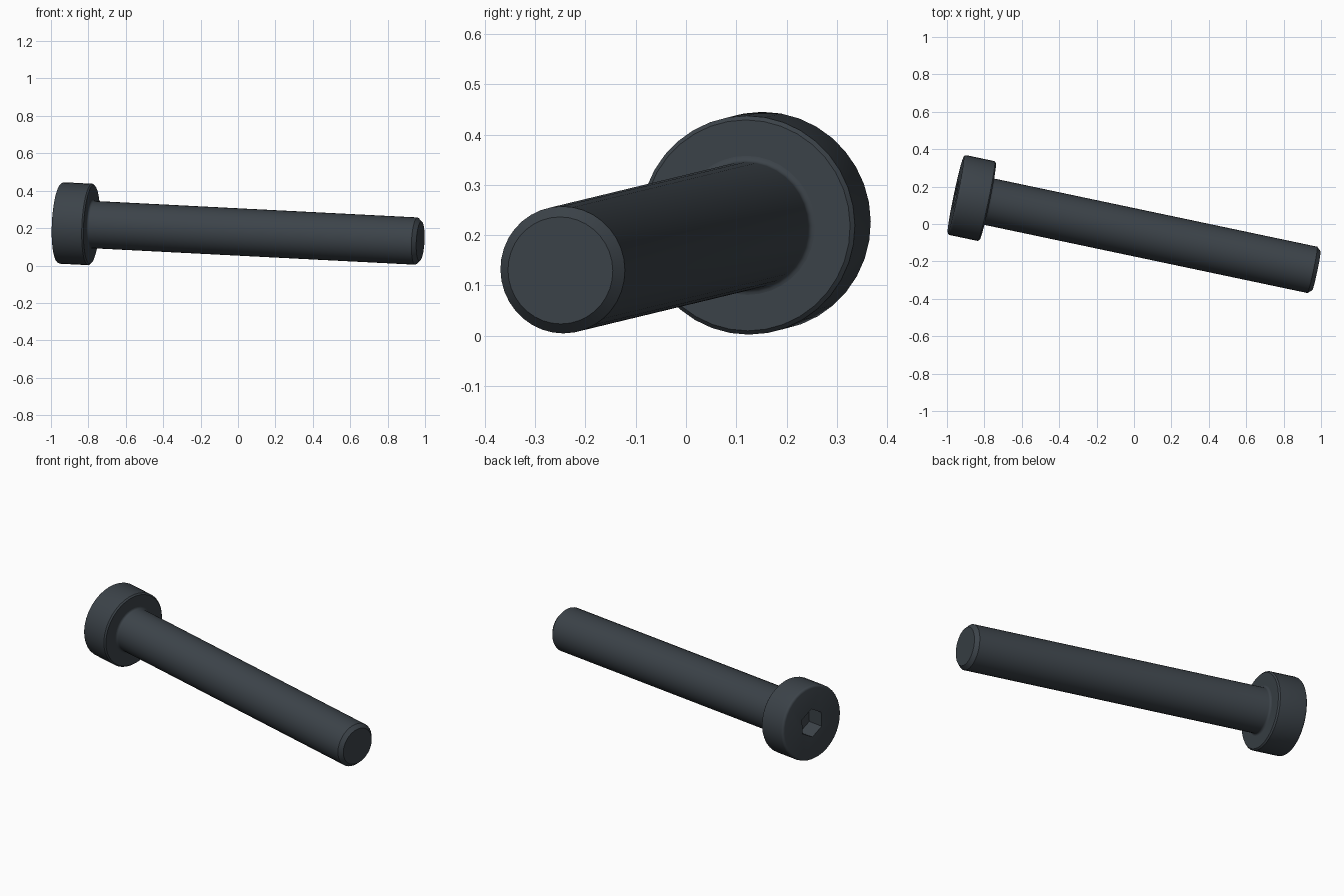
import bpy, bmesh, math
from mathutils import Vector, Matrix

cube = bpy.data.objects.get("Cube")
if cube:
    bpy.data.objects.remove(cube, do_unlink=True)

SEGMENTS = 36
HEAD_R, HEAD_H = 0.218, 0.175
SHAFT_R, LENGTH = 0.1265, 1.973
SOCKET_R, SOCKET_DEPTH = 0.083, 0.1

# Placement: local z runs from the head face to the tip
head_face = Vector((-0.953, 0.157, 0.228))
axis = Vector((1, -0.211, -0.051)).normalized()
placement = Matrix.Translation(head_face) @ axis.to_track_quat('Z', 'Y').to_matrix().to_4x4()

steel = bpy.data.materials.new("dark steel")
steel.use_nodes = True
colour = (0.045, 0.056, 0.067, 1)
steel.diffuse_color = colour
steel.node_tree.nodes["Principled BSDF"].inputs["Base Color"].default_value = colour


def arc(cr, cz, radius, start, end, steps=4):
    """Profile points (r, z) along an arc, angles in degrees."""
    angles = [math.radians(start + (end - start) * i / steps) for i in range(steps + 1)]
    return [(cr + radius * math.cos(a), cz + radius * math.sin(a)) for a in angles]


def lathe(name, profile, segments=SEGMENTS, turn=0.0):
    """Revolve a profile of (r, z) about z and cap both ends."""
    bm = bmesh.new()
    rings = []
    for r, z in profile:
        angles = [turn + math.tau * i / segments for i in range(segments)]
        rings.append([bm.verts.new((r * math.cos(a), r * math.sin(a), z)) for a in angles])
    for low, high in zip(rings, rings[1:]):
        for i in range(segments):
            j = (i + 1) % segments
            bm.faces.new((low[i], low[j], high[j], high[i]))
    bm.faces.new(rings[0][::-1])
    bm.faces.new(rings[-1])
    bmesh.ops.recalc_face_normals(bm, faces=bm.faces)
    mesh = bpy.data.meshes.new(name)
    bm.to_mesh(mesh)
    bm.free()
    mesh.materials.append(steel)
    obj = bpy.data.objects.new(name, mesh)
    bpy.context.collection.objects.link(obj)
    obj.matrix_world = placement
    return obj


def activate(obj):
    bpy.ops.object.select_all(action='DESELECT')
    obj.select_set(True)
    bpy.context.view_layer.objects.active = obj


# Cylindrical head: rounded outer face edge, small chamfer underneath
fillet, chamfer = 0.014, 0.008
head = lathe("bolt_head", arc(HEAD_R - fillet, fillet, fillet, -90, 0)
             + [(HEAD_R, HEAD_H - chamfer), (HEAD_R - chamfer, HEAD_H)])

# Hexagonal socket cut into the head
cutter = lathe("socket_cutter", [(SOCKET_R, -0.05), (SOCKET_R, SOCKET_DEPTH)], 6, math.pi / 2)
cutter.hide_render = True
socket = head.modifiers.new("socket", 'BOOLEAN')
socket.operation = 'DIFFERENCE'
socket.solver = 'EXACT'
socket.object = cutter
activate(head)
bpy.ops.object.modifier_apply(modifier=socket.name)
bpy.data.objects.remove(cutter, do_unlink=True)

# Shaft: small fillet under the head, chamfered tip
neck = 0.012
shaft = lathe("bolt_shaft", arc(SHAFT_R + neck, HEAD_H + neck, neck, 270, 180)
              + [(SHAFT_R, LENGTH - 0.022), (SHAFT_R - 0.02, LENGTH)])

for part in (head, shaft):
    activate(part)
    bpy.ops.object.shade_smooth_by_angle(angle=math.radians(30))
